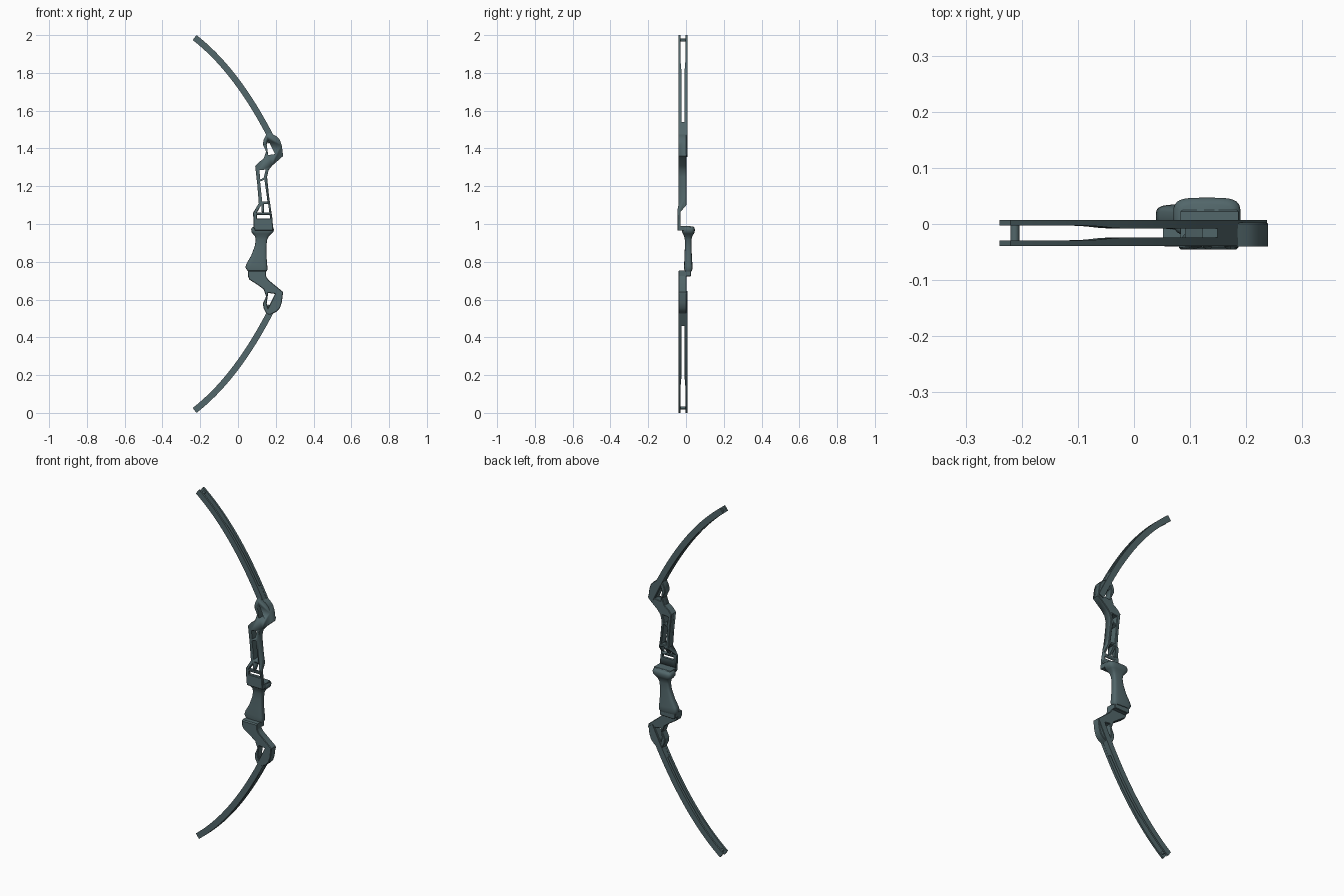
import bpy, bmesh, math
from mathutils import Vector

if "Cube" in bpy.data.objects:
    bpy.data.objects.remove(bpy.data.objects["Cube"])

mat = bpy.data.materials.new("dark_teal")
mat.diffuse_color = (0.085, 0.135, 0.145, 1)
mat.use_nodes = True
mat.node_tree.nodes["Principled BSDF"].inputs["Base Color"].default_value = mat.diffuse_color


def finish(ob, angle=35):
    ob.data.materials.append(mat)
    bpy.ops.object.select_all(action='DESELECT')
    ob.select_set(True)
    bpy.context.view_layer.objects.active = ob
    bpy.ops.object.shade_smooth_by_angle(angle=math.radians(angle))
    return ob


def loft(name, rings, angle=35):
    """Closed skin through rings of equal point count, capped at both ends."""
    bm = bmesh.new()
    rows = [[bm.verts.new(p) for p in r] for r in rings]
    n = len(rows[0])
    for a, b in zip(rows, rows[1:]):
        for i in range(n):
            j = (i + 1) % n
            bm.faces.new((a[i], a[j], b[j], b[i]))
    bm.faces.new(rows[0])
    bm.faces.new(rows[-1])
    bmesh.ops.recalc_face_normals(bm, faces=bm.faces)
    me = bpy.data.meshes.new(name)
    bm.to_mesh(me)
    bm.free()
    ob = bpy.data.objects.new(name, me)
    bpy.context.collection.objects.link(ob)
    return finish(ob, angle)


def plate(name, loops, y0, y1, bevel=0.003):
    """Flat x-z outline with holes, extruded along y with bevelled edges."""
    cu = bpy.data.curves.new(name, 'CURVE')
    cu.dimensions = '2D'
    cu.fill_mode = 'BOTH'
    for pts in loops:
        s = cu.splines.new('POLY')
        s.points.add(len(pts) - 1)
        for p, (x, z) in zip(s.points, pts):
            p.co = (x, z, 0, 1)
        s.use_cyclic_u = True
    cu.extrude = (y1 - y0) / 2 - bevel
    cu.bevel_depth = bevel
    cu.bevel_resolution = 0
    cu.offset = -bevel
    ob = bpy.data.objects.new(name, cu)
    bpy.context.collection.objects.link(ob)
    ob.rotation_euler.x = math.pi / 2
    ob.location.y = (y0 + y1) / 2
    bpy.ops.object.select_all(action='DESELECT')
    ob.select_set(True)
    bpy.context.view_layer.objects.active = ob
    bpy.ops.object.convert(target='MESH')
    ob = bpy.context.object
    bpy.ops.object.transform_apply(location=True, rotation=True, scale=True)
    bm = bmesh.new()
    bm.from_mesh(ob.data)
    bmesh.ops.remove_doubles(bm, verts=bm.verts, dist=1e-5)
    bmesh.ops.recalc_face_normals(bm, faces=bm.faces)
    bm.to_mesh(ob.data)
    bm.free()
    return finish(ob, 30)


def cut(ob, cutter):
    m = ob.modifiers.new("cut", 'BOOLEAN')
    m.object = cutter
    m.operation = 'DIFFERENCE'
    m.solver = 'EXACT'
    cutter.hide_render = True
    cutter.hide_viewport = True


# limb centre line: quadratic arc from tip to pocket
P0, P1, P2 = Vector((-.23, 1.987)), Vector((.021, 1.793)), Vector((.222, 1.362))


def arc(t):
    c = P0 * (1 - t) ** 2 + P1 * 2 * t * (1 - t) + P2 * t * t
    d = ((P1 - P0) * (1 - t) + (P2 - P1) * t).normalized()
    return c, Vector((-d.y, d.x))


def ribbon(name, t0, t1, yfun, mirror, half=.0165, steps=24):
    rings = []
    for k in range(steps + 1):
        c, n = arc(t0 + (t1 - t0) * k / steps)
        ya, yb = yfun(c.x)
        ring = []
        for s, y in ((1, ya), (1, yb), (-1, yb), (-1, ya)):
            q = c + n * half * s
            ring.append((q.x, y, 2 - q.y if mirror else q.y))
        rings.append(ring)
    return loft(name, rings)


def rod(name, a, b, r, seg=16):
    a, b = Vector(a), Vector(b)
    q = (b - a).to_track_quat('Z', 'Y')
    ring = [q @ Vector((r * math.cos(2 * math.pi * i / seg), r * math.sin(2 * math.pi * i / seg), 0))
            for i in range(seg)]
    return loft(name, [[a + v for v in ring], [b + v for v in ring]])


def thick(x):
    f = min(1, max(0, (x + .095) / .065))
    return .010 + .005 * f * f * (3 - 2 * f)


# limbs, limb roots, tip pins and limb bolts
for side, mir in (("upper", False), ("lower", True)):
    fz = (lambda z: 2 - z) if mir else (lambda z: z)
    ribbon(side + "_limb_front", 0, 1, lambda x: (-.039, -.039 + thick(x)), mir)
    ribbon(side + "_limb_back", 0, 1, lambda x: (.007 - thick(x), .007), mir)
    ribbon(side + "_limb_root", .79, 1, lambda x: (-.03, -.002), mir, .0155, 6)
    c, n = arc(.035)
    rod(side + "_tip_pin", (c.x, -.035, fz(c.y)), (c.x, .003, fz(c.y)), .008)
    c, n = arc(.9)
    a, b = c - n * .03, c + n * .024
    rod(side + "_limb_bolt", (a.x, -.016, fz(a.y)), (b.x, -.016, fz(b.y)), .008)

# limb pocket outline, shared by both ends of the riser
pocket = [(.11, 1.327), (.135, 1.345), (.149, 1.383), (.132, 1.42), (.135, 1.445),
          (.15, 1.475), (.168, 1.482), (.203, 1.465), (.222, 1.445), (.232, 1.415), (.239, 1.36)]
pocket_hole = [(.16, 1.365), (.196, 1.37), (.159, 1.445), (.152, 1.42)]

# upper riser with window cut-outs
upper = pocket + [(.18, 1.308), (.162, 1.285), (.154, 1.25), (.164, 1.15), (.182, 1.03), (.186, .975),
                  (.083, .975), (.08, 1.06), (.11, 1.11), (.102, 1.21), (.091, 1.305)]
holes = [pocket_hole,
         [(.113, 1.285), (.147, 1.288), (.136, 1.245), (.118, 1.235)],
         [(.117, 1.225), (.14, 1.235), (.156, 1.12), (.128, 1.12)],
         [(.1, 1.06), (.123, 1.1), (.126, 1.06)],
         [(.138, 1.105), (.16, 1.105), (.166, 1.06), (.138, 1.06)],
         [(.1, 1.03), (.1, 1.047), (.168, 1.047), (.17, 1.03)]]
riser = plate("upper_riser", [upper] + holes, -.045, .003)


def wedge(name, yz):
    ob = loft(name, [[(x, y, z) for y, z in yz] for x in (0, .3)])
    cut(riser, ob)


wedge("sight_window_cutter", [(-.028, .9), (-.028, 1.065), (.01, 1.11), (.1, 1.11), (.1, .9)])
wedge("front_face_cutter", [(-.1, 1.07), (-.046, 1.07), (-.04, 1.1), (-.04, 1.6), (-.1, 1.6)])

# lower riser
low = [(x, 2 - z) for x, z in pocket]
lower = low + [(.16, .705), (.148, .725), (.147, .752), (.052, .752), (.052, .725), (.06, .706), (.1, .68)]
plate("lower_riser", [lower, [(x, 2 - z) for x, z in pocket_hole]], -.04, .003)
plate("grip_base", [[(.052, .755), (.148, .755), (.148, .725), (.062, .722), (.052, .73)]], -.037, .026)

# arrow shelf
plate("arrow_shelf", [[(.083, .99), (.186, .99), (.186, .965), (.088, .965)]], -.045, .025)


def section(z, x0, x1, y0, y1, tilt=0, seg=28, e=.5):
    ring = []
    for i in range(seg):
        a = 2 * math.pi * i / seg
        u, v = (math.copysign(abs(f) ** e, f) for f in (math.cos(a), math.sin(a)))
        ring.append(((x0 + x1) / 2 + u * (x1 - x0) / 2, (y0 + y1) / 2 + v * (y1 - y0) / 2, z + u * tilt))
    return ring


# hand grip lofted through rounded sections
grip = [(.75, .05, .15, -.008, .03, -.002), (.765, .039, .156, -.01, .035, -.006),
        (.785, .046, .155, -.01, .034, -.006), (.83, .07, .151, -.008, .031, -.003),
        (.88, .088, .15, -.006, .029), (.915, .094, .154, -.006, .029), (.935, .09, .163, -.01, .033),
        (.948, .078, .178, -.017, .041), (.958, .071, .188, -.021, .046),
        (.972, .07, .19, -.022, .047), (.982, .074, .187, -.02, .044), (.987, .085, .178, -.014, .036)]
loft("hand_grip", [section(*g) for g in grip], 50)
